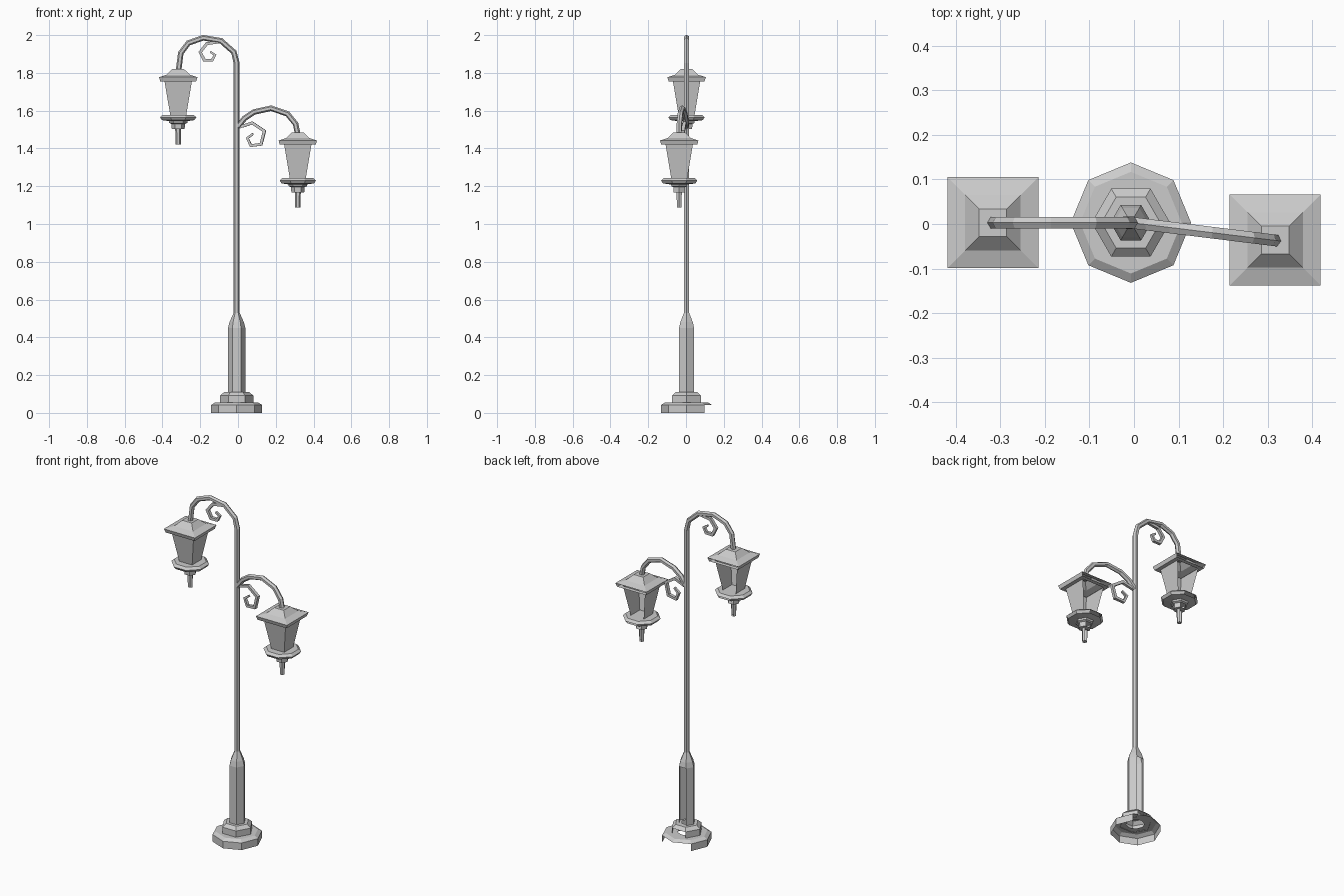
import bpy, bmesh, math
from mathutils import Vector

if "Cube" in bpy.data.objects:
    bpy.data.objects.remove(bpy.data.objects["Cube"])


def finish(name, bm):
    bmesh.ops.recalc_face_normals(bm, faces=bm.faces)
    mesh = bpy.data.meshes.new(name)
    bm.to_mesh(mesh)
    bm.free()
    ob = bpy.data.objects.new(name, mesh)
    bpy.context.collection.objects.link(ob)
    return ob


def lathe(name, loc, profile, n, phase=0.0, scale=1.0, open_segs=(), cap_top=False, cap_bottom=False):
    """Turn a (radius, z) profile, listed bottom to top; open_segs have no wall at the back (+y)."""
    bm = bmesh.new()
    angles = [phase + 2 * math.pi * i / n for i in range(n)]
    rings = [[bm.verts.new((loc[0] + r * scale * math.cos(a), loc[1] + r * scale * math.sin(a), loc[2] + z))
              for a in angles] for r, z in profile]
    for s, (lo, hi) in enumerate(zip(rings, rings[1:])):
        for i in range(n):
            j = (i + 1) % n
            if s in open_segs and math.sin(angles[i] + math.pi / n) > 0.9:
                continue
            bm.faces.new((lo[i], lo[j], hi[j], hi[i]))
    if cap_top:
        bm.faces.new(rings[-1])
    if cap_bottom:
        bm.faces.new(rings[0][::-1])
    return finish(name, bm)


def tube(name, path, radii, n):
    """Sweep an n-sided section along a path lying in an upright plane."""
    pts = [Vector(p) for p in path]
    chord = max((p - pts[0] for p in pts), key=lambda d: abs(d.x))
    side = Vector((-chord.y, chord.x, 0)).normalized()
    bm = bmesh.new()
    rings = []
    for k, p in enumerate(pts):
        d_in = (p - pts[max(k - 1, 0)]).normalized()
        d_out = (pts[min(k + 1, len(pts) - 1)] - p).normalized()
        up = (d_in + d_out).normalized().cross(side).normalized()
        r = radii[k]
        rings.append([bm.verts.new(p + r * (side * math.cos(a) + up * math.sin(a)))
                      for a in [2 * math.pi * (i + 0.5) / n for i in range(n)]])
    for lo, hi in zip(rings, rings[1:]):
        for i in range(n):
            j = (i + 1) % n
            bm.faces.new((lo[i], lo[j], hi[j], hi[i]))
    bm.faces.new(rings[0][::-1])
    bm.faces.new(rings[-1])
    return finish(name, bm)


CX, CY = -0.007, 0.003
BASE = (CX, CY, 0)

# stepped foot and lower shaft
lathe("foot", BASE, [(0.135, 0), (0.135, 0.042), (0.114, 0.055), (0.05, 0.055)], 8, open_segs=(0,))
lathe("foot_step", BASE, [(0.088, 0.052), (0.088, 0.092), (0.066, 0.11), (0.03, 0.11)], 6, open_segs=(0,))
lathe("shaft", BASE, [(0.046, 0.108), (0.046, 0.45), (0.038, 0.48), (0.016, 0.53)], 6, open_segs=(0,))

# pole bending over into the upper arm
upper = [(CX, 0.50), (CX, 1.85), (-0.022, 1.91), (-0.09, 1.97), (-0.185, 1.986),
         (-0.263, 1.958), (-0.303, 1.905), (-0.315, 1.81)]
tube("pole_and_upper_arm", [(x, CY, z) for x, z in upper], [0.016] * 2 + [0.015] * 6, 6)


def skew(x):
    return CY - 0.123 * (x - CX)


# lower arm, angled slightly forward
lower = [(0.0, 1.515), (0.035, 1.56), (0.085, 1.593), (0.175, 1.613), (0.262, 1.583), (0.305, 1.53), (0.3165, 1.475)]
tube("lower_arm", [(x, skew(x), z) for x, z in lower], [0.015] * 7, 6)

# curled ornaments under the arms
curl_a = [(-0.09, 1.965), (-0.165, 1.955), (-0.20, 1.91), (-0.178, 1.867), (-0.137, 1.867),
          (-0.122, 1.895), (-0.147, 1.912)]
curl_b = [(0.0, 1.51), (0.075, 1.535), (0.14, 1.492), (0.122, 1.422), (0.068, 1.415),
          (0.05, 1.455), (0.08, 1.478)]
curl_r = [0.010, 0.012, 0.013, 0.013, 0.012, 0.011, 0.008]
tube("upper_scroll", [(x, CY, z) for x, z in curl_a], curl_r, 4)
tube("lower_scroll", [(x, skew(x), z) for x, z in curl_b], curl_r, 4)


def lantern(tag, loc):
    # z is measured down from the top of the roof
    q = dict(n=4, phase=math.pi / 4, scale=math.sqrt(2))
    lathe(tag + "_roof", loc, [(0.07, -0.065), (0.095, -0.065), (0.102, -0.043), (0.062, -0.03), (0.031, 0)],
          open_segs=(1,), cap_top=True, **q)
    lathe(tag + "_glass", loc, [(0.042, -0.245), (0.073, -0.06)], open_segs=(0,), **q)
    lathe(tag + "_tray", loc, [(0.05, -0.275), (0.086, -0.27), (0.096, -0.255), (0.082, -0.242)], 8,
          phase=math.pi / 8, scale=1.0 / math.cos(math.pi / 8), open_segs=(1,), cap_top=True, cap_bottom=True)
    lathe(tag + "_collar", loc, [(0.034, -0.318), (0.036, -0.29), (0.048, -0.285), (0.05, -0.27)], 6,
          open_segs=(0,), cap_bottom=True)
    lathe(tag + "_finial", loc, [(0.014, -0.398), (0.016, -0.315)], 6, open_segs=(0,), cap_bottom=True)


lantern("upper_lantern", (-0.3165, 0.003, 1.82))
lantern("lower_lantern", (0.3165, -0.036, 1.485))
